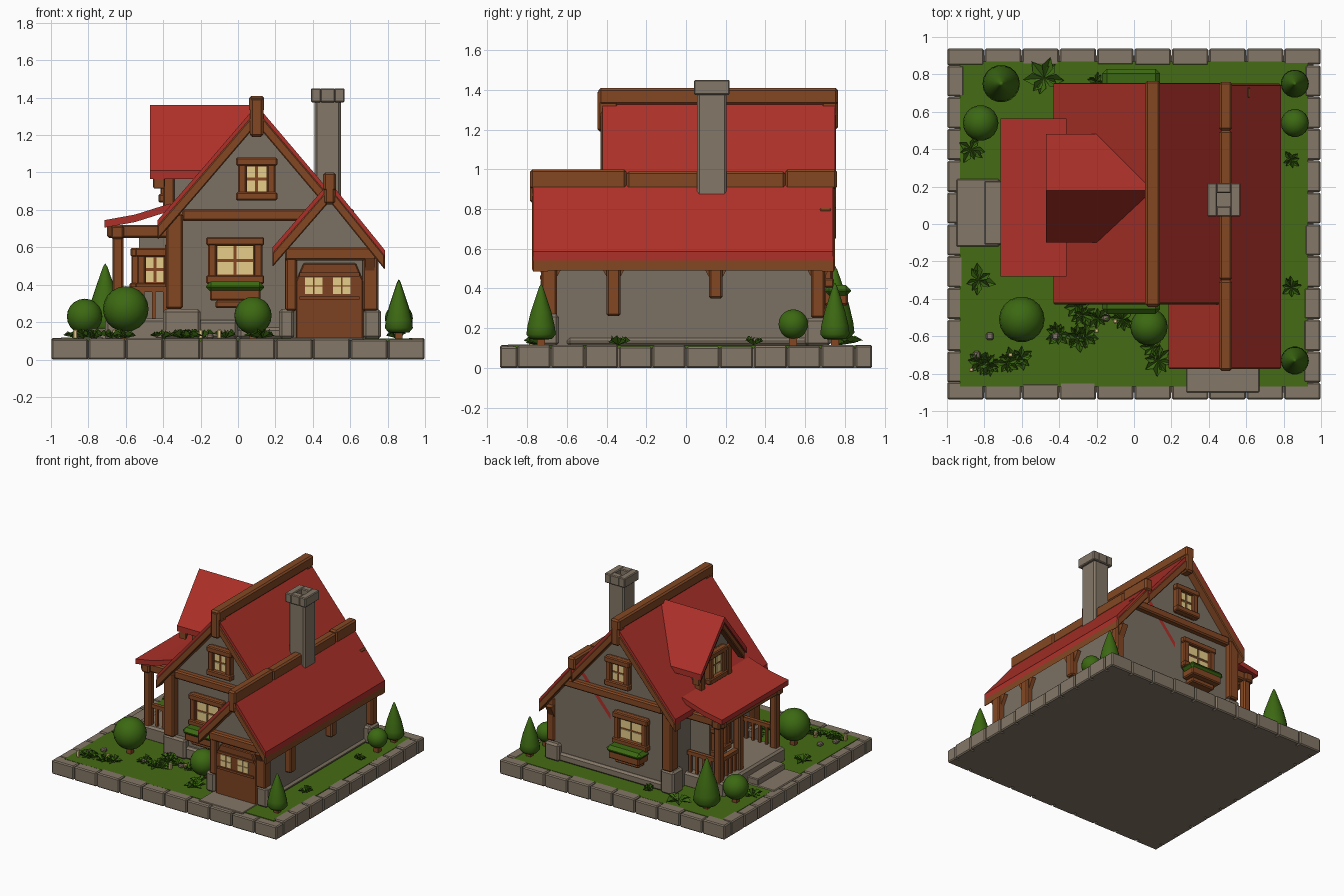
import bpy, bmesh, math, random
from mathutils import Matrix, Vector

if "Cube" in bpy.data.objects:
    bpy.data.objects.remove(bpy.data.objects["Cube"])

random.seed(4)
PI = math.pi


def mat(name, r, g, b):
    m = bpy.data.materials.new(name)
    m.diffuse_color = (r, g, b, 1)
    m.use_nodes = True
    m.node_tree.nodes["Principled BSDF"].inputs["Base Color"].default_value = m.diffuse_color
    return m


RED = mat("roof red", 0.42, 0.03, 0.022)
WOOD = mat("timber brown", 0.23, 0.064, 0.017)
DOOR = mat("door brown", 0.20, 0.054, 0.015)
WALL = mat("wall grey", 0.20, 0.165, 0.125)
STONE = mat("stone", 0.23, 0.185, 0.135)
GRASS = mat("grass green", 0.06, 0.145, 0.007)
LEAF = mat("leaf green", 0.045, 0.14, 0.006)
GLOW = mat("window cream", 0.86, 0.66, 0.27)


def finish(name, bm, m, bevel=0.0, smooth=False):
    bmesh.ops.recalc_face_normals(bm, faces=bm.faces)
    for f in bm.faces:
        f.smooth = smooth
    me = bpy.data.meshes.new(name)
    bm.to_mesh(me)
    bm.free()
    me.materials.append(m)
    ob = bpy.data.objects.new(name, me)
    bpy.context.collection.objects.link(ob)
    if bevel:
        mod = ob.modifiers.new("soft_edges", 'BEVEL')
        mod.width, mod.segments = bevel, 1
    return ob


def boxes(name, items, m, bevel=0.0, mx=Matrix()):
    """One object from boxes given as x0, x1, y0, y1, z0, z1."""
    bm = bmesh.new()
    for x0, x1, y0, y1, z0, z1 in items:
        t = Matrix.Translation(((x0 + x1) / 2, (y0 + y1) / 2, (z0 + z1) / 2))
        s = Matrix.Diagonal((x1 - x0, y1 - y0, z1 - z0, 1))
        bmesh.ops.create_cube(bm, size=1, matrix=mx @ t @ s)
    return finish(name, bm, m, bevel)


def prism(name, pts, axis, a, b, m, bevel=0.0):
    """Extrude an upright profile along x or y."""
    bm = bmesh.new()
    put = (lambda p, d: (p[0], d, p[1])) if axis == 'y' else (lambda p, d: (d, p[0], p[1]))
    f = bm.faces.new([bm.verts.new(put(p, a)) for p in pts])
    ext = bmesh.ops.extrude_face_region(bm, geom=[f])
    step = Vector((0, b - a, 0)) if axis == 'y' else Vector((b - a, 0, 0))
    bmesh.ops.translate(bm, vec=step, verts=[v for v in ext['geom'] if isinstance(v, bmesh.types.BMVert)])
    return finish(name, bm, m, bevel)


def slab(name, line, drop, t, axis, a, b, m, bevel=0.0):
    """Sloped strip following a line, lowered by drop, t thick."""
    top = [(u, z - drop) for u, z in line]
    return prism(name, top + [(u, z - t) for u, z in reversed(top)], axis, a, b, m, bevel)


def window(name, pos, angle, w, h, box=False):
    mx = Matrix.Translation(pos) @ Matrix.Rotation(angle, 4, 'Z')
    W, H, k = w / 2, h / 2, 0.045
    boxes(name + "_frame", [(-W, W, -0.012, 0.02, -H, H),
                            (-W, -W + k, -0.04, 0, -H, H), (W - k, W, -0.04, 0, -H, H),
                            (-W - .01, W + .01, -0.045, 0, H - k, H), (-W - .01, W + .01, -0.05, 0, -H, -H + k)],
          WOOD, 0.007, mx)
    pw, ph, g = W - k, H - k, 0.008
    boxes(name + "_panes", [(min(s * g, s * pw * .95), max(s * g, s * pw * .95), -0.02, -0.012,
                             min(u * g, u * ph * .95), max(u * g, u * ph * .95))
                            for s in (-1, 1) for u in (-1, 1)], GLOW, 0, mx)
    if box:
        boxes(name + "_flower_box", [(-W + .01, W - .01, -0.12, 0, -H - .09, -H - .01),
                                     (-W + .04, W - .04, -0.08, 0, -H - .13, -H - .09)], WOOD, 0.008, mx)
        boxes(name + "_flower_box_leaves", [(-W - .01, W + .01, -0.135, 0, -H - .045, -H + .012)], LEAF, 0.025, mx)


# Base, stone border, lawn and paths
boxes("base_core", [(-.96, .96, -.9, .9, 0, .1)], STONE)
boxes("lawn", [(-.93, .93, -.87, .87, .1, .112)], GRASS)
border, n = [], 10
for i in range(n):
    for s in (-1, 1):
        j = lambda: random.uniform(-.006, .004)
        a, b = -1 + 2 * i / n + .002, -1 + 2 * (i + 1) / n - .002
        x = sorted((s * (.912 + j()), s * .998))
        y = sorted((s * (.85 + j()), s * .938))
        border.append((a, b, y[0], y[1], 0, .112 + j()))
        border.append((x[0], x[1], a * .85, b * .85, 0, .112 + j()))
boxes("border_stones", border, STONE, 0.008)
boxes("driveway", [(.28, .67, -.9, -.68, .1, .117)], STONE, 0.004)
boxes("porch_path", [(-.95, -.72, -.12, .24, .1, .118), (-.8, -.7, -.11, .23, .1, .165)], STONE, 0.006)

# Roof lines (top surface)
L_MAIN = [(.1, 1.36), (-.2, 1.01), (-.43, .745)]
R_MAIN = [(.1, 1.36), (.49, .9)]
R_SIDE = [(.49, .95), (.785, .585)]
L_SIDE = [(.49, .95), (.185, .6)]

# House walls
prism("main_walls", [(-.36, .11), (.7, .11), (.7, .62), (.49, .87), (.1, 1.32), (-.36, .77)], 'y', -.34, .69, WALL)
prism("garage_walls", [(.25, .11), (.7, .11), (.7, .62), (.49, .9), (.25, .62)], 'y', -.69, -.3, WALL)
boxes("stone_footings", [(-.4, -.2, -.39, -.25, .11, .27), (-.4, .0, -.37, -.3, .11, .21),
                         (.0, .27, -.365, -.3, .11, .17),
                         (.22, .3, -.73, -.62, .11, .27), (.67, .765, -.73, -.64, .11, .27),
                         (-.4, -.28, .6, .73, .11, .3), (-.3, .66, .6, .71, .11, .18),
                         (.62, .75, .6, .73, .11, .25), (.6, .715, -.6, .62, .11, .15)], STONE, 0.015)

# Red roof slabs
for nm, line, y0, y1 in (("main_roof_left", L_MAIN, -.42, .75), ("main_roof_right", R_MAIN, -.42, .75),
                         ("side_roof_right", R_SIDE, -.77, .74), ("side_roof_left", L_SIDE, -.77, .69)):
    slab(nm, line, 0, .045, 'y', y0, y1, RED)

# Gable rafters, ridge beams and pendants
for nm, line, y0, y1 in (("front_rafter_left", L_MAIN, -.43, -.34), ("front_rafter_right", R_MAIN, -.43, -.34),
                         ("garage_rafter_left", L_SIDE, -.775, -.69), ("garage_rafter_right", R_SIDE, -.775, -.69),
                         ("back_rafter_left", L_MAIN, .68, .755), ("back_rafter_right", R_MAIN, .68, .755),
                         ("back_rafter_side", R_SIDE, .68, .75)):
    slab(nm, line, .03, .075, 'y', y0, y1, WOOD, 0.006)
slab("side_eave_beam", [(.72, .655), (.785, .58)], .04, .05, 'y', -.76, .74, WOOD)
boxes("main_ridge_beam", [(.06, .14, -.44, .765, 1.325, 1.41), (.065, .135, -.445, -.34, 1.19, 1.4),
                          (.065, .135, .68, .765, 1.2, 1.4)], WOOD, 0.012)
boxes("side_ridge_beam", [(.455, .525, -.785, -.3, .9, 1.0), (.455, .525, -.3, .5, .9, .99),
                          (.455, .525, .5, .76, .9, 1.0), (.46, .52, -.785, -.69, .83, .99)], WOOD, 0.012)

# Timber framing on the walls
boxes("front_framing", [(-.3, .4, -.385, -.32, .74, .805), (-.385, -.295, -.4, -.3, .27, .78)], WOOD, 0.01)
boxes("back_framing", [(-.3, .62, .67, .735, .74, .805), (-.385, -.3, .64, .74, .3, .78)], WOOD, 0.01)
side = [(.68, .75, y - .035, y + .035, z, .6) for y, z in ((-.685, .26), (-.365, .26), (.15, .35), (.665, .25))]
boxes("side_posts", side, WOOD, 0.01)
for i, y in enumerate((-.685, -.365, .15, .665)):
    prism(f"side_post_bracket_{i}", [(y - .08, .54), (y + .08, .54), (y + .03, .45), (y - .03, .45)],
          'x', .68, .73, WOOD)

# Garage door
boxes("garage_frame", [(.25, .74, -.735, -.66, .53, .6), (.255, .315, -.73, -.66, .26, .55),
                       (.665, .75, -.73, -.66, .26, .55)], WOOD, 0.01)
prism("garage_door", [(.31, .11), (.67, .11), (.67, .42), (.63, .515), (.35, .515), (.31, .42)],
      'y', -.725, -.68, DOOR, 0.006)
boxes("garage_door_panes", [(cx + dx - .021, cx + dx + .021, -.732, -.724, cz - .021, cz + .021)
                            for cx in (.405, .555) for dx in (-.025, .025) for cz in (.37, .418)], GLOW)
boxes("garage_door_trim", [(.33, .65, -.735, -.72, .445, .465), (.33, .65, -.735, -.72, .32, .338)], DOOR)

# Front and back windows
for nm, y, a in (("front", -.345, 0), ("back", .695, PI)):
    window(nm + "_lower_window", (-.015, y, .53), a, .29, .25, True)
    window(nm + "_upper_window", (.1, y, .965), a, .2, .23)

# Dormer facing left
prism("dormer_walls", [(.0, .7), (.36, .7), (.36, 1.08), (.18, 1.31), (.0, 1.08)], 'x', -.37, 0, WALL)
for nm, line in (("front", [(.18, 1.36), (-.1, 1.01)]), ("back", [(.18, 1.36), (.48, 1.01)])):
    slab(f"dormer_roof_{nm}", line, 0, .045, 'x', -.47, .08, RED)
    slab(f"dormer_rafter_{nm}", line, .04, .06, 'x', -.455, -.39, WOOD, 0.006)
window("dormer_window", (-.375, .18, .96), -PI / 2, .21, .24)
boxes("dormer_posts", [(-.4, -.34, y - .03, y + .03, .78, 1.05) for y in (.01, .35)], WOOD, 0.008)

# Porch
boxes("porch_floor", [(-.71, -.34, -.25, .53, .1, .22)], STONE, 0.015)
slab("porch_roof", [(-.715, .745), (-.55, .775), (-.36, .835)], 0, .04, 'y', -.28, .565, RED)
boxes("porch_beams", [(-.68, -.61, -.26, .55, .645, .715), (-.7, -.34, -.24, -.18, .65, .72),
                      (-.7, -.34, .47, .53, .65, .72)], WOOD, 0.01)
boxes("porch_posts", [(-.672, -.612, y - .03, y + .03, .2, .66) for y in (-.21, .25, .5)], WOOD, 0.01)
rail = [(-.66, -.62, .25, .5, .36, .39), (-.64, -.37, -.225, -.195, .36, .39), (-.64, -.37, .485, .515, .36, .39)]
rail += [(-.65, -.63, y - .01, y + .01, .2, .37) for y in (.3, .35, .4, .45)]
rail += [(x - .01, x + .01, y - .01, y + .01, .2, .37) for x in (-.57, -.51, -.45, -.39) for y in (-.21, .5)]
boxes("porch_railing", rail, WOOD)
boxes("porch_bay", [(-.53, -.34, .24, .46, .2, .72)], WALL)
window("porch_bay_window", (-.445, .24, .48), 0, .19, .23)
window("porch_side_window", (-.53, .35, .48), -PI / 2, .19, .23)
boxes("front_door", [(-.39, -.34, -.03, .17, .2, .62)], DOOR, 0.01)

# Chimney with open cap
boxes("chimney_shaft", [(.41, .55, .055, .205, .78, 1.4)], STONE, 0.012)
boxes("chimney_cap", [(.39, .445, .04, .22, 1.375, 1.45), (.515, .57, .04, .22, 1.375, 1.45),
                      (.44, .52, .04, .095, 1.375, 1.45), (.44, .52, .165, .22, 1.375, 1.45)], STONE, 0.006)


# Shrubs: round balls and teardrop cypresses
def shrub(name, x, y, prof):
    bm = bmesh.new()
    vs = [bm.verts.new((x + r, y, z)) for r, z in prof]
    es = [bm.edges.new(p) for p in zip(vs, vs[1:])]
    bmesh.ops.spin(bm, geom=vs + es, cent=(x, y, 0), axis=(0, 0, 1), angle=2 * PI, steps=18)
    bmesh.ops.remove_doubles(bm, verts=bm.verts, dist=1e-4)
    finish(name, bm, LEAF, smooth=True)
    boxes(name + "_trunk", [(x - .02, x + .02, y - .02, y + .02, .1, prof[0][1] + .03)], WOOD)


for i, (x, y, z, r) in enumerate([(-.6, -.51, .27, .122), (.08, -.55, .235, .1),
                                  (-.82, .54, .23, .095), (.86, .54, .22, .075)]):
    shrub(f"round_bush_{i}", x, y, [(r * math.sin(k * PI / 10), z - r * math.cos(k * PI / 10)) for k in range(11)])
for i, (x, y, top, r) in enumerate([(.86, -.73, .425, .075), (.86, .75, .43, .075), (-.71, .75, .515, .1)]):
    h = top - .14
    shrub(f"cypress_{i}", x, y, [(r * a, .14 + h * b) for a, b in
                                 ((0, 0), (.75, .02), (1, .1), (.93, .25), (.7, .5), (.38, .75), (.13, .94), (0, 1))])

# Leafy ground cover, flowers and pebbles
bm = bmesh.new()
spots = [(random.uniform(-.42, -.05), random.uniform(-.62, -.48), .06) for _ in range(9)]
spots += [(random.uniform(-.84, -.6), random.uniform(-.76, -.66), .06) for _ in range(6)]
spots += [(-.48, .78, .1), (-.83, -.3, .08), (-.87, .4, .07), (.13, -.73, .08), (.1, -.66, .07), (.84, -.34, .06),
          (.84, .34, .05), (-.2, .76, .05), (-.3, -.44, .07)]
for cx, cy, r in spots:
    for k in range(8):
        a = k * PI / 4 + random.uniform(-.3, .3)
        l = r * random.uniform(.8, 1.2)
        rise = random.uniform(.02, .05)
        d, s = Vector((math.cos(a), math.sin(a), 0)), Vector((-math.sin(a), math.cos(a), 0))
        c = Vector((cx, cy, .115))
        up = Vector((0, 0, rise))
        mid = c + d * l * .55 + up
        v = [bm.verts.new(p) for p in (c, mid + s * l * .28, c + d * l + up * .5, mid - s * l * .28)]
        bm.faces.new((v[0], v[1], v[2]))
        bm.faces.new((v[0], v[2], v[3]))
finish("ground_leaves", bm, LEAF)
dots = lambda pts, r, h: [(x - r, x + r, y - r, y + r, .11, .11 + h) for x, y in pts]
boxes("pebbles", dots([(-.42, -.6), (-.77, -.6), (-.15, -.5), (-.84, -.7)], .02, .03), STONE, 0.008)
boxes("small_flowers", dots([(-.87, -.78), (-.66, -.7), (-.2, -.57), (-.1, -.52)], .011, .05), GLOW, 0.004)
